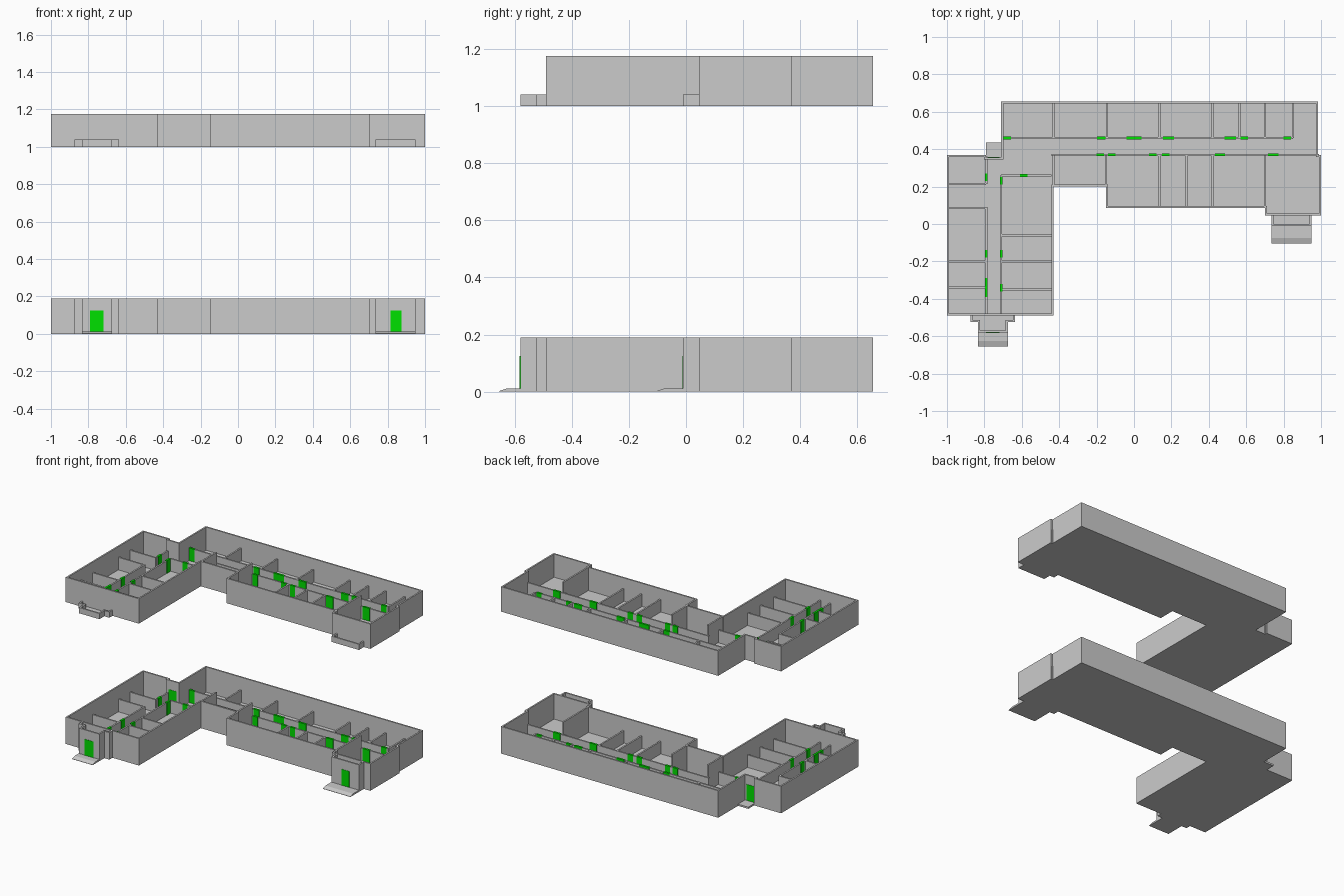
import bpy, bmesh

if "Cube" in bpy.data.objects:
    bpy.data.objects.remove(bpy.data.objects["Cube"])

T = 0.011     # wall thickness
SLAB = 0.012  # floor thickness
PH = 0.10     # partition height
green = bpy.data.materials.new("door_green")
green.diffuse_color = (0.0, 0.75, 0.0, 1)
green.use_nodes = True
green.node_tree.nodes["Principled BSDF"].inputs["Base Color"].default_value = green.diffuse_color


def finish(name, bm, mat=None):
    bmesh.ops.recalc_face_normals(bm, faces=bm.faces)
    me = bpy.data.meshes.new(name)
    bm.to_mesh(me)
    bm.free()
    ob = bpy.data.objects.new(name, me)
    bpy.context.collection.objects.link(ob)
    if mat:
        me.materials.append(mat)
    return ob


def add_box(bm, x0, x1, y0, y1, z0, z1):
    vs = bmesh.ops.create_cube(bm, size=1)["verts"]
    for v in vs:
        v.co = ((x0 + x1) / 2 + v.co.x * (x1 - x0),
                (y0 + y1) / 2 + v.co.y * (y1 - y0),
                (z0 + z1) / 2 + v.co.z * (z1 - z0))


def slab(name, pts, z0, z1):
    bm = bmesh.new()
    f = bm.faces.new([bm.verts.new((x, y, z0)) for x, y in pts])
    r = bmesh.ops.extrude_face_region(bm, geom=[f])
    for v in r["geom"]:
        if isinstance(v, bmesh.types.BMVert):
            v.co.z = z1
    finish(name, bm)


def path_wall(name, pts, z0, z1, closed=False):
    """Axis-aligned wall, thickness to the left of the path (CCW = inward)."""
    n = len(pts)
    segs = n if closed else n - 1
    nrm = []
    for i in range(segs):
        (ax, ay), (bx, by) = pts[i], pts[(i + 1) % n]
        l = abs(bx - ax) + abs(by - ay)
        nrm.append((-(by - ay) / l * T, (bx - ax) / l * T))
    bm = bmesh.new()
    cols = []
    for i, (x, y) in enumerate(pts):
        ns = {nrm[i % segs] if (closed or i < segs) else nrm[-1],
              nrm[i - 1] if (closed or i > 0) else nrm[0]}
        ix, iy = x + sum(a for a, b in ns), y + sum(b for a, b in ns)
        cols.append([bm.verts.new(c) for c in
                     ((x, y, z0), (x, y, z1), (ix, iy, z1), (ix, iy, z0))])
    for i in range(segs):
        a, b = cols[i], cols[(i + 1) % n]
        for k in range(4):
            bm.faces.new((a[k], a[(k + 1) % 4], b[(k + 1) % 4], b[k]))
    if not closed:
        bm.faces.new(cols[0])
        bm.faces.new(cols[-1])
    finish(name, bm)


def ramp(name, x0, x1, y0, y1, h):
    """Entrance step with a sloped front end at y0."""
    prof = [(y1, 0), (y1, h), (y0 + 0.03, h), (y0, 0.002), (y0, 0)]
    bm = bmesh.new()
    f = bm.faces.new([bm.verts.new((x0, y, z)) for y, z in prof])
    r = bmesh.ops.extrude_face_region(bm, geom=[f])
    for v in r["geom"]:
        if isinstance(v, bmesh.types.BMVert):
            v.co.x = x1
    finish(name, bm)


OUT = [(-1, -.49), (-.43, -.49), (-.43, .2), (-.15, .2), (-.15, .085), (.7, .085),
       (.7, .045), (1, .045), (1, .37), (.985, .37), (.985, .655), (-.71, .655),
       (-.71, .355), (-.79, .355), (-.79, .37), (-1, .37)]
PORCH_L = [(-.875, -.485), (-.875, -.525), (-.835, -.525), (-.835, -.58),
           (-.675, -.58), (-.675, -.525), (-.635, -.525), (-.635, -.485)]
PORCH_R = [(.735, .05), (.735, -.01), (.95, -.01), (.95, .05)]

# partitions: (fixed coordinate, start, end)
ALONG_X = [(.46, -.7, .85), (.37, -.44, .99), (.26, -.71, -.44),
           (-.06, -.71, -.44), (-.2, -.71, -.44), (-.35, -.71, -.44),
           (.215, -.99, -.79), (.085, -.99, -.79), (-.2, -.99, -.79), (-.34, -.99, -.79)]
ALONG_Y = [(-.79, -.48, .09), (-.79, .215, .36), (-.71, -.48, .26)]
ALONG_Y += [(x, .46, .65) for x in (-.43, -.145, .135, .42, .565, .7, .85)]
ALONG_Y += [(x, .09, .37) for x in (.135, .28, .42)]
# doors: (wall, centre, width)
DOORS_X = [(.46, -.68, .045), (.46, -.175, .045), (.46, 0, .08), (.46, .185, .06),
           (.46, .515, .06), (.46, .59, .04), (.46, .82, .04), (.37, -.18, .04),
           (.37, -.12, .04), (.37, .1, .04), (.37, .17, .04), (.37, .46, .055),
           (.37, .745, .055), (.26, -.59, .04)]
DOORS_Y = [(-.79, .25, .04), (-.79, -.16, .04), (-.79, -.34, .1),
           (-.71, .23, .04), (-.71, -.16, .04), (-.71, -.34, .04)]

for floor, z, h, ph in (("ground", 0, .19, .19), ("upper", 1, .175, .04)):
    slab(floor + "_floor", OUT, z, z + SLAB)
    path_wall(floor + "_outer_wall", OUT, z, z + h, True)
    # full height wall closing the side room and the end room
    bm = bmesh.new()
    for x0, y0, y1 in ((-.43, .2, .37), (-.15, .2, .37), (.7, .085, .37)):
        add_box(bm, x0 - T / 2, x0 + T / 2, y0, y1, z, z + h)
    finish(floor + "_tall_walls", bm)
    bm = bmesh.new()
    for c, a, b in ALONG_X:
        add_box(bm, a, b, c - T / 2, c + T / 2, z, z + PH)
    for c, a, b in ALONG_Y:
        add_box(bm, c - T / 2, c + T / 2, a, b, z, z + PH)
    finish(floor + "_partitions", bm)
    bm = bmesh.new()
    D = T / 2 + .002
    for c, m, w in DOORS_X:
        add_box(bm, m - w / 2, m + w / 2, c - D, c + D, z + SLAB, z + PH + .002)
    for c, m, w in DOORS_Y:
        add_box(bm, c - D, c + D, m - w / 2, m + w / 2, z + SLAB, z + PH + .002)
    finish(floor + "_inner_doors", bm, green)
    # porches below, balconies above
    for side, p in (("left", PORCH_L), ("right", PORCH_R)):
        slab(f"{floor}_{side}_porch_floor", p, z, z + SLAB)
        path_wall(f"{floor}_{side}_porch_wall", p, z, z + ph)

# entrance steps and outside doors
ramp("left_step", -.835, -.675, -.655, -.58, SLAB)
ramp("right_step", .735, .95, -.105, -.01, SLAB)
bm = bmesh.new()
add_box(bm, -.79, -.71, .355, .435, 0, SLAB)
finish("back_step", bm)
bm = bmesh.new()
for x0, x1, y in ((-.79, -.72, -.58), (.815, .875, -.01), (-.78, -.72, .355 - T)):
    add_box(bm, x0, x1, y - .002, y + T + .002, SLAB, .125)
finish("outside_doors", bm, green)
